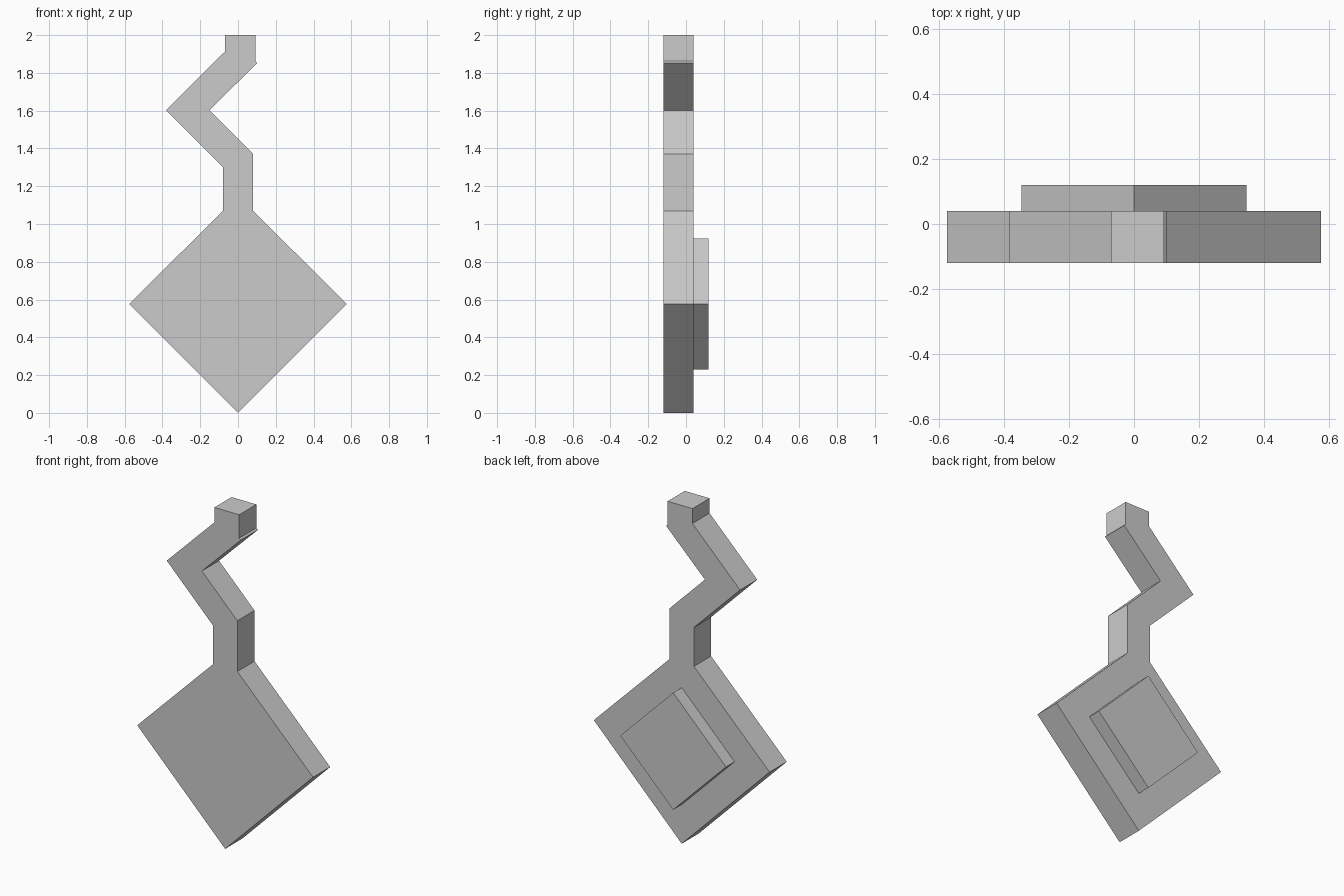
import bpy, bmesh

if "Cube" in bpy.data.objects:
    bpy.data.objects.remove(bpy.data.objects["Cube"])


def extrude_profile(name, points, y_front, y_back):
    """Solid made from an x-z outline, extruded from y_front to y_back."""
    bm = bmesh.new()
    face = bm.faces.new([bm.verts.new((x, y_front, z)) for x, z in points])
    new = bmesh.ops.extrude_face_region(bm, geom=[face], use_keep_orig=True)
    verts = [g for g in new["geom"] if isinstance(g, bmesh.types.BMVert)]
    bmesh.ops.translate(bm, verts=verts, vec=(0, y_back - y_front, 0))
    bmesh.ops.recalc_face_normals(bm, faces=bm.faces)
    mesh = bpy.data.meshes.new(name)
    bm.to_mesh(mesh)
    bm.free()
    obj = bpy.data.objects.new(name, mesh)
    bpy.context.collection.objects.link(obj)
    return obj


# Diamond blade with short neck and zigzag handle, one continuous outline
outline = [
    (0, 0), (0.575, 0.577), (0.08, 1.07), (0.08, 1.37), (-0.152, 1.602),
    (0.102, 1.852), (0.092, 1.862), (0.092, 2.0), (-0.07, 2.0), (-0.07, 1.912),
    (-0.382, 1.602), (-0.08, 1.30), (-0.08, 1.07), (-0.575, 0.577),
]
extrude_profile("diamond_body_and_zigzag_handle", outline, -0.12, 0.04)

# Raised smaller diamond on the back
c, r = 0.577, 0.346
extrude_profile("back_plate", [(0, c - r), (r, c), (0, c + r), (-r, c)], 0.04, 0.12)
